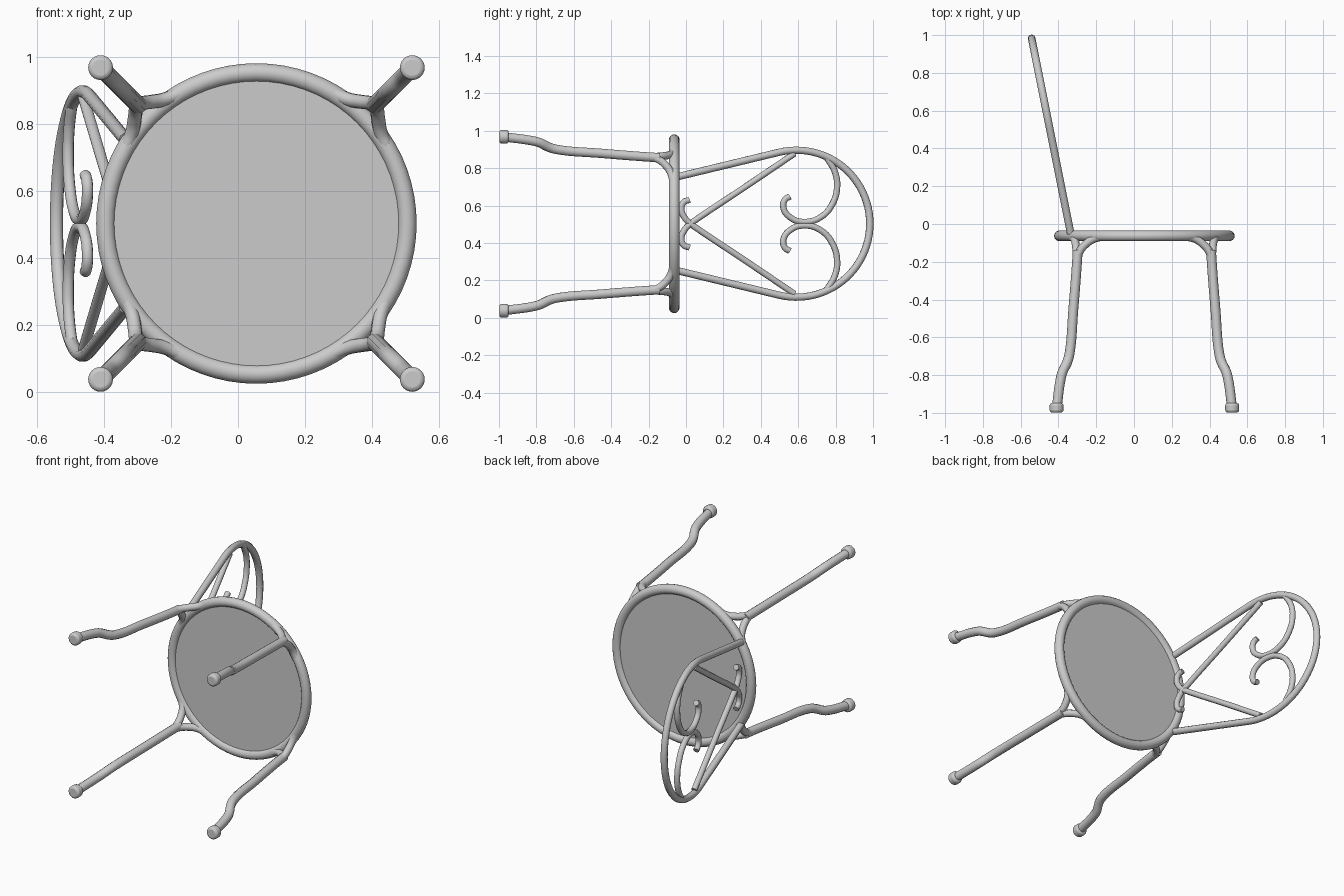
import bpy
import math

if "Cube" in bpy.data.objects:
    bpy.data.objects.remove(bpy.data.objects["Cube"])

CX, CZ = 0.055, 0.503      # seat centre
SEAT_Y = -0.063            # seat height along the chair's axis
RING_R = 0.45

metal = bpy.data.materials.new("grey_metal")
metal.diffuse_color = (0.6, 0.6, 0.6, 1)
metal.use_nodes = True
metal.node_tree.nodes["Principled BSDF"].inputs["Base Color"].default_value = metal.diffuse_color


def finish(ob, name):
    ob.name = name
    ob.data.materials.clear()
    ob.data.materials.append(metal)
    bpy.ops.object.select_all(action='DESELECT')
    ob.select_set(True)
    bpy.context.view_layer.objects.active = ob
    bpy.ops.object.shade_smooth_by_angle(angle=math.radians(50))
    return ob


def tube(name, pts, radius, smooth=True):
    """Round bar swept along points, optionally through a smooth curve."""
    cu = bpy.data.curves.new(name, 'CURVE')
    cu.dimensions = '3D'
    cu.bevel_depth = radius
    cu.bevel_resolution = 3
    cu.use_fill_caps = True
    cu.resolution_u = 8
    if smooth:
        sp = cu.splines.new('BEZIER')
        sp.bezier_points.add(len(pts) - 1)
        for b, p in zip(sp.bezier_points, pts):
            b.co = p
            b.handle_left_type = b.handle_right_type = 'AUTO'
    else:
        sp = cu.splines.new('POLY')
        sp.points.add(len(pts) - 1)
        for b, p in zip(sp.points, pts):
            b.co = (*p, 1)
    ob = bpy.data.objects.new(name, cu)
    bpy.context.collection.objects.link(ob)
    bpy.ops.object.select_all(action='DESELECT')
    ob.select_set(True)
    bpy.context.view_layer.objects.active = ob
    bpy.ops.object.convert(target='MESH')
    return finish(bpy.context.object, name)


def back(y, dz):
    """Point on the leaning backrest plane."""
    return (-0.335 - 0.2 * (y + 0.05), y, CZ + dz)


# Seat: round rim with a thin panel
bpy.ops.mesh.primitive_torus_add(major_radius=RING_R, minor_radius=0.028, major_segments=72,
                                 minor_segments=14, location=(CX, SEAT_Y, CZ),
                                 rotation=(math.pi / 2, 0, 0))
finish(bpy.context.object, "seat_rim")
bpy.ops.mesh.primitive_cylinder_add(vertices=72, radius=RING_R, depth=0.022,
                                    location=(CX, SEAT_Y, CZ), rotation=(math.pi / 2, 0, 0))
finish(bpy.context.object, "seat_panel")

# Legs: bent tube, two forked braces under the rim, rounded foot
for sx in (-1, 1):
    for sz in (-1, 1):
        def leg_pt(d, y):
            return (CX + sx * d, y, CZ + sz * d)
        tag = ("back" if sx < 0 else "front") + ("_left" if sz < 0 else "_right")
        tube("leg_" + tag, [leg_pt(0.353, -0.14), leg_pt(0.358, -0.22), leg_pt(0.376, -0.45),
                            leg_pt(0.397, -0.69), leg_pt(0.408, -0.73), leg_pt(0.434, -0.785),
                            leg_pt(0.443, -0.82), leg_pt(0.464, -0.97)], 0.026)
        for n, da in enumerate((-1, 1)):
            def rim_pt(deg, r, y):
                a = math.radians(45 + da * deg)
                return (CX + sx * r * math.cos(a), y, CZ + sz * r * math.sin(a))
            tube(f"brace_{tag}_{n}", [leg_pt(0.357, -0.20), rim_pt(1.2, 0.498, -0.15),
                                      rim_pt(4.5, 0.478, -0.107), rim_pt(9, 0.459, -0.08),
                                      rim_pt(15, 0.45, -0.068)], 0.021)
        bpy.ops.mesh.primitive_cylinder_add(vertices=24, radius=0.037, depth=0.05,
                                            location=leg_pt(0.465, -0.973),
                                            rotation=(math.pi / 2, 0, 0))
        foot = bpy.context.object
        bev = foot.modifiers.new("round", 'BEVEL')
        bev.width, bev.segments = 0.013, 3
        finish(foot, "foot_" + tag)

# Backrest hoop: straight sides tangent to a round top
HY, HR = 0.59, 0.393
tan = math.radians(103.8)
arc = [back(HY + HR * math.cos(tan - 2 * tan * i / 48), HR * math.sin(tan - 2 * tan * i / 48))
       for i in range(49)]
tube("back_hoop", [back(-0.05, 0.25)] + arc + [back(-0.05, -0.25)], 0.02, smooth=False)

# Mirrored backrest wires: crossing bars with curled ends, and scrolls
for s, side in ((-1, "left"), (1, "right")):
    bar = [(0.58, 0.375), (0.30, 0.186), (0.06, 0.026), (0.02, -0.003), (-0.012, -0.04),
           (-0.025, -0.08), (-0.012, -0.115), (0.018, -0.127)]
    tube("cross_bar_" + side, [back(y, s * z) for y, z in bar], 0.017)
    scroll = [(0.755, 0.35), (0.795, 0.28), (0.808, 0.20), (0.785, 0.11), (0.72, 0.035),
              (0.63, 0.01), (0.56, 0.032), (0.521, 0.085), (0.53, 0.13), (0.555, 0.145)]
    tube("scroll_" + side, [back(y, s * z) for y, z in scroll], 0.017)
